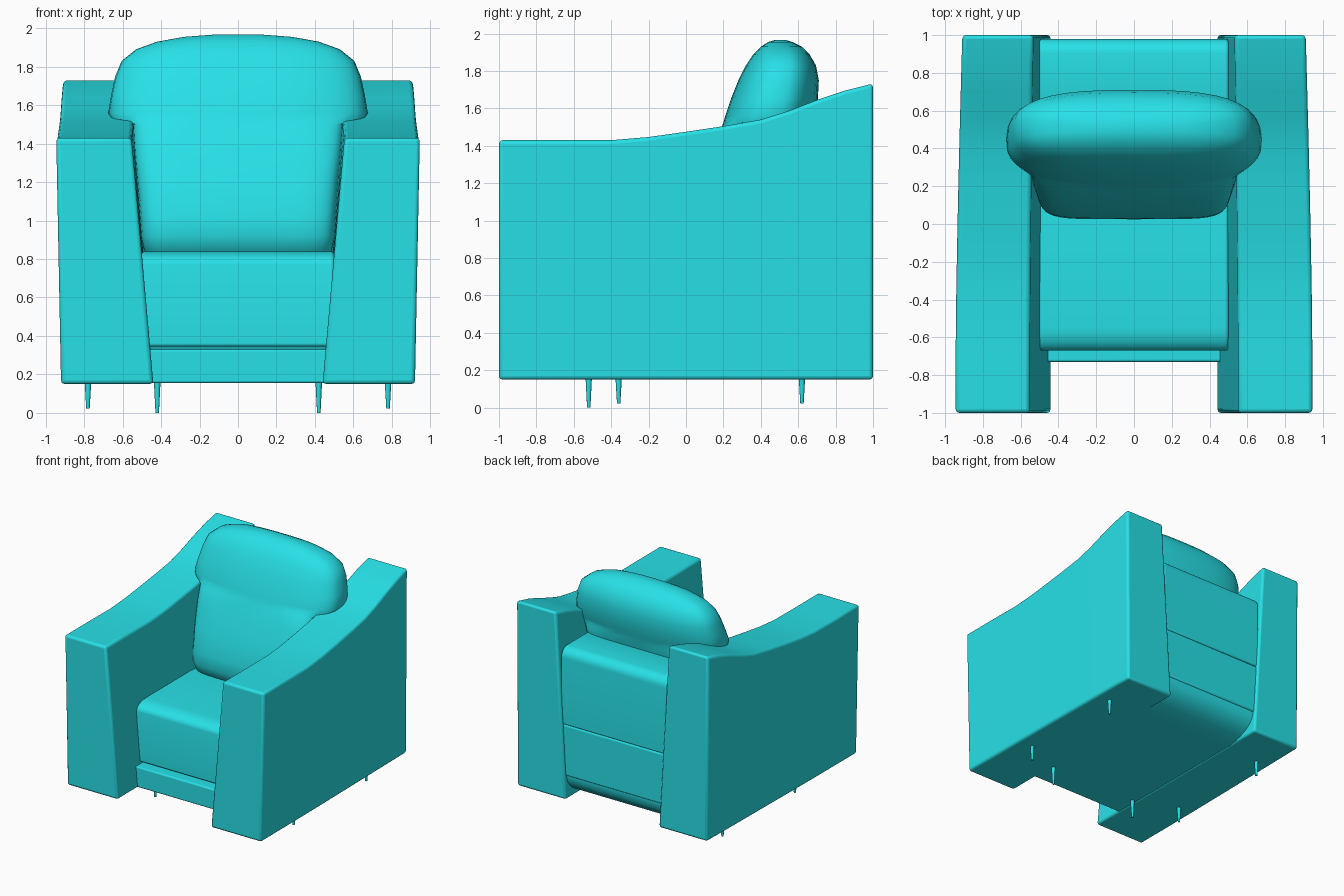
import bpy, bmesh
from math import sin, cos, pi, copysign, radians

if "Cube" in bpy.data.objects:
    bpy.data.objects.remove(bpy.data.objects["Cube"])

mat = bpy.data.materials.new("cyan_fabric")
mat.diffuse_color = (0.02, 0.75, 0.80, 1)
mat.use_nodes = True
mat.node_tree.nodes["Principled BSDF"].inputs["Base Color"].default_value = mat.diffuse_color


def make_object(name, bm, bevel=0.0, mirror=False):
    bmesh.ops.recalc_face_normals(bm, faces=bm.faces)
    mesh = bpy.data.meshes.new(name)
    bm.to_mesh(mesh)
    bm.free()
    mesh.materials.append(mat)
    ob = bpy.data.objects.new(name, mesh)
    bpy.context.collection.objects.link(ob)
    bpy.ops.object.select_all(action='DESELECT')
    ob.select_set(True)
    bpy.context.view_layer.objects.active = ob
    bpy.ops.object.shade_smooth_by_angle(angle=radians(40))
    if bevel:
        mod = ob.modifiers.new("soft_edges", 'BEVEL')
        mod.width, mod.segments = bevel, 3
        mod.limit_method, mod.angle_limit = 'ANGLE', radians(35)
    if mirror:
        mod = ob.modifiers.new("mirror", 'MIRROR')
        mod.use_mirror_merge = False
    return ob


def loft(rings):
    """Skin a list of closed rings and cap both ends."""
    bm = bmesh.new()
    rows = [[bm.verts.new(p) for p in ring] for ring in rings]
    n = len(rows[0])
    for a, b in zip(rows, rows[1:]):
        for i in range(n):
            j = (i + 1) % n
            bm.faces.new((a[i], a[j], b[j], b[i]))
    bm.faces.new(rows[0])
    bm.faces.new(rows[-1])
    return bm


def slab(profile, half_width):
    """Extrude a (y, z) side profile across x."""
    return loft([[(x, y, z) for y, z in profile] for x in (-half_width, half_width)])


def corner(cy, cz, ry, rz, start, steps=6):
    """Quarter ellipse of profile points, going clockwise from a start angle."""
    angles = [radians(start - 90 * i / steps) for i in range(steps + 1)]
    return [(cy + ry * cos(a), cz + rz * sin(a)) for a in angles]


# Arms: slanted inner faces, tops sweeping up to the rear
arm_tops = [(-1, 1.43), (-0.7, 1.43), (-0.4, 1.43), (-0.2, 1.447), (0, 1.475), (0.2, 1.505),
            (0.4, 1.54), (0.55, 1.587), (0.7, 1.645), (0.85, 1.695), (1, 1.733)]
rings = []
for y, z in arm_tops:
    t = max(0, (y + 0.7) / 1.7) ** 1.4
    rings.append([(0.44, y, 0.15), (0.92 - 0.02 * t, y, 0.15),
                  (0.945 - 0.036 * t, y, z), (0.553 - 0.02 * t, y, z)])
make_object("arms", loft(rings), 0.02, mirror=True)

# Base with a rounded lower rear edge
make_object("base", slab([(-0.73, 0.155), (-0.73, 0.33), (0.97, 0.36)]
                         + corner(0.68, 0.335, 0.29, 0.18, 0), 0.47), 0.012)

# Seat cushion with a rounded front lip
make_object("seat", slab([(-0.67, 0.345)] + corner(-0.54, 0.77, 0.13, 0.07, 180)
                         + [(0.05, 0.84), (0.98, 0.78), (0.98, 0.345)], 0.5), 0.015)

# Rear panel with a rounded top
make_object("back_panel", slab([(0.45, 0.78), (0.45, 1.40)] + [(0.5, 1.43)]
                               + corner(0.90, 1.35, 0.08, 0.08, 90)
                               + [(0.98, 0.78)], 0.5), 0.012)

# Back cushion: z, front y, rear y, half width, squareness
sections = [(0.80, 0.10, 0.50, 0.47, 6), (0.85, 0.05, 0.52, 0.49, 6), (0.92, 0.025, 0.55, 0.505, 6),
            (1.02, 0.03, 0.57, 0.51, 6), (1.20, 0.075, 0.60, 0.525, 6), (1.38, 0.145, 0.64, 0.545, 6),
            (1.50, 0.19, 0.67, 0.56, 5), (1.525, 0.20, 0.675, 0.66, 2.8), (1.56, 0.21, 0.685, 0.675, 2.8),
            (1.65, 0.24, 0.705, 0.66, 2.8), (1.75, 0.28, 0.71, 0.638, 2.8), (1.83, 0.32, 0.695, 0.605, 2.8),
            (1.89, 0.36, 0.66, 0.53, 2.8), (1.93, 0.40, 0.62, 0.42, 2.7), (1.955, 0.44, 0.57, 0.28, 2.5),
            (1.967, 0.48, 0.53, 0.12, 2.2)]
rings = []
for z, front, rear, half, power in sections:
    ring = []
    for i in range(40):
        c, s = cos(2 * pi * i / 40), sin(2 * pi * i / 40)
        ring.append((half * copysign(abs(c) ** (2 / power), c),
                     (front + rear) / 2 + (rear - front) / 2 * copysign(abs(s) ** (2 / power), s), z))
    rings.append(ring)
make_object("back_cushion", loft(rings))

# Six thin tapered feet
feet = bmesh.new()
for x, y, foot in [(0.42, -0.52, 0.0), (0.78, -0.36, 0.022), (0.78, 0.62, 0.022)]:
    made = bmesh.ops.create_cone(feet, cap_ends=True, segments=12, radius1=0.009,
                                 radius2=0.017, depth=0.16 - foot)
    bmesh.ops.translate(feet, verts=made["verts"], vec=(x, y, (0.16 + foot) / 2))
make_object("feet", feet, mirror=True)
